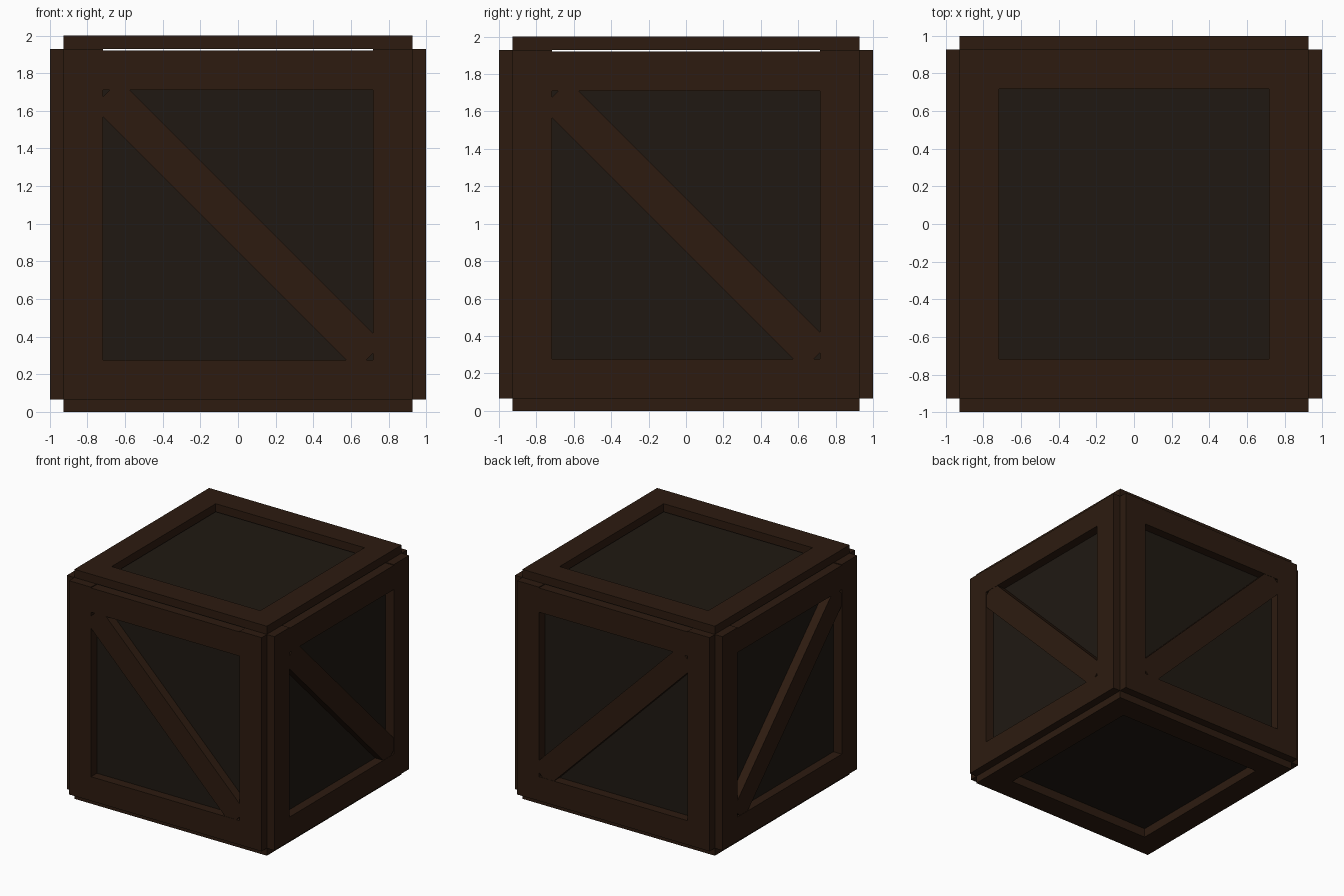
import bpy
from math import pi
from mathutils import Matrix, Vector

if "Cube" in bpy.data.objects:
    bpy.data.objects.remove(bpy.data.objects["Cube"])


def material(name, rgb):
    m = bpy.data.materials.new(name)
    m.diffuse_color = (*rgb, 1)
    m.use_nodes = True
    m.node_tree.nodes["Principled BSDF"].inputs["Base Color"].default_value = m.diffuse_color
    return m


FRAME = material("frame_wood", (0.026, 0.011, 0.005))
PANEL = material("panel_wood", (0.014, 0.0095, 0.006))


def box(name, lo, hi, mat, matrix=Matrix()):
    """Box between two corners, placed by a matrix."""
    lo, hi = Vector(lo), Vector(hi)
    bpy.ops.mesh.primitive_cube_add(size=1)
    ob = bpy.context.object
    ob.name = name
    ob.data.transform(matrix @ Matrix.Translation((lo + hi) / 2)
                      @ Matrix.Diagonal((*(hi - lo), 1)))
    ob.data.materials.append(mat)
    return ob


OUT, EDGE, INNER = 1.0, 0.928, 0.717   # outer face, board edge, opening edge
MID = 0.993                            # centre height of the side frames

# Solid inner crate whose faces are the recessed panels
box("inner_panels", (-0.92, -0.92, 0.08), (0.92, 0.92, 1.918), PANEL)

# Four side frames: posts, rails and a diagonal brace
for i, side in enumerate(("front", "right", "back", "left")):
    m = Matrix.Translation((0, 0, MID)) @ Matrix.Rotation(i * pi / 2, 4, 'Z')
    for s, end in ((-1, "a"), (1, "b")):
        x0, x1 = sorted((s * INNER, s * EDGE))
        box(f"{side}_post_{end}", (x0, -OUT, -EDGE), (x1, -0.918, 0.935), FRAME, m)
        box(f"{side}_rail_{end}", (-INNER, -OUT, x0), (INNER, -0.918, x1), FRAME, m)
    # front and right braces fall to the right, the opposite sides mirror them
    tilt = pi / 4 if i < 2 else -pi / 4
    box(f"{side}_brace", (-0.99, -0.998, -0.101), (0.99, -0.918, 0.101), FRAME,
        m @ Matrix.Rotation(tilt, 4, 'Y'))

# Lid and base frames
for name, z0, z1 in (("top", 1.929, 2.0), ("bottom", 0.0, 0.08)):
    for s, end in ((-1, "a"), (1, "b")):
        a, b = sorted((s * INNER, s * EDGE))
        box(f"{name}_long_board_{end}", (a, -EDGE, z0), (b, EDGE, z1), FRAME)
        box(f"{name}_cross_board_{end}", (-INNER, a, z0), (INNER, b, z1), FRAME)
